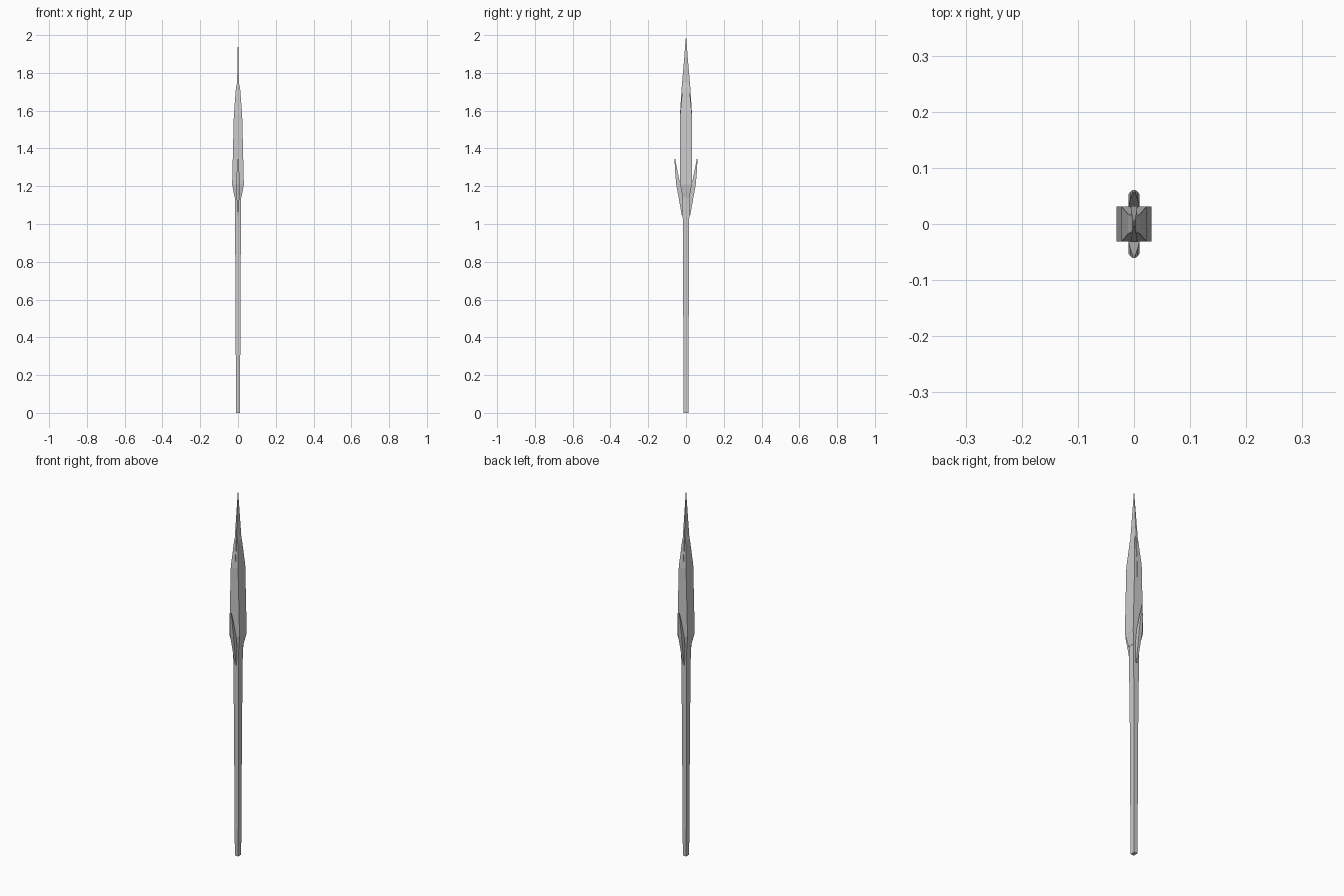
import bpy, bmesh

if "Cube" in bpy.data.objects:
    bpy.data.objects.remove(bpy.data.objects["Cube"])


def loft(name, sections):
    """Rectangular sections (z, half_x, half_y, centre_y) joined into a closed solid."""
    bm = bmesh.new()
    rings = []
    for z, hx, hy, cy in sections:
        rings.append([bm.verts.new((sx * hx, cy + sy * hy, z))
                      for sx, sy in ((-1, -1), (1, -1), (1, 1), (-1, 1))])
    for a, b in zip(rings, rings[1:]):
        for i in range(4):
            j = (i + 1) % 4
            bm.faces.new((a[i], a[j], b[j], b[i]))
    bm.faces.new(rings[0][::-1])
    bm.faces.new(rings[-1])
    bmesh.ops.remove_doubles(bm, verts=bm.verts, dist=1e-5)
    bmesh.ops.recalc_face_normals(bm, faces=bm.faces)
    mesh = bpy.data.meshes.new(name)
    bm.to_mesh(mesh)
    bm.free()
    obj = bpy.data.objects.new(name, mesh)
    bpy.context.collection.objects.link(obj)
    return obj


# Square shaft, slightly thicker towards the head
loft("shaft", [(0, .010, .013, 0), (.32, .012, .014, 0), (.66, .013, .015, 0),
               (1.0, .016, .017, 0), (1.15, .017, .018, 0)])

# Heavy square head socket tapering up
loft("head", [(1.14, .018, .018, 0), (1.21, .031, .031, 0),
              (1.58, .022, .031, 0), (1.72, .011, .018, 0), (1.76, .002, .012, 0)])

# Thin blade running up to the point
loft("blade", [(1.2, .006, .028, 0), (1.58, .006, .032, 0), (1.72, .005, .023, 0),
               (1.86, .003, .011, 0), (2.0, 0, 0, 0)])

# Swept barbs on front and back
for side, label in ((-1, "front"), (1, "back")):
    loft(label + "_barb", [(1.045, .004, .003, side * .019), (1.14, .007, .013, side * .026),
                           (1.21, .010, .011, side * .041), (1.27, .007, .007, side * .050),
                           (1.345, .002, .002, side * .059)])
